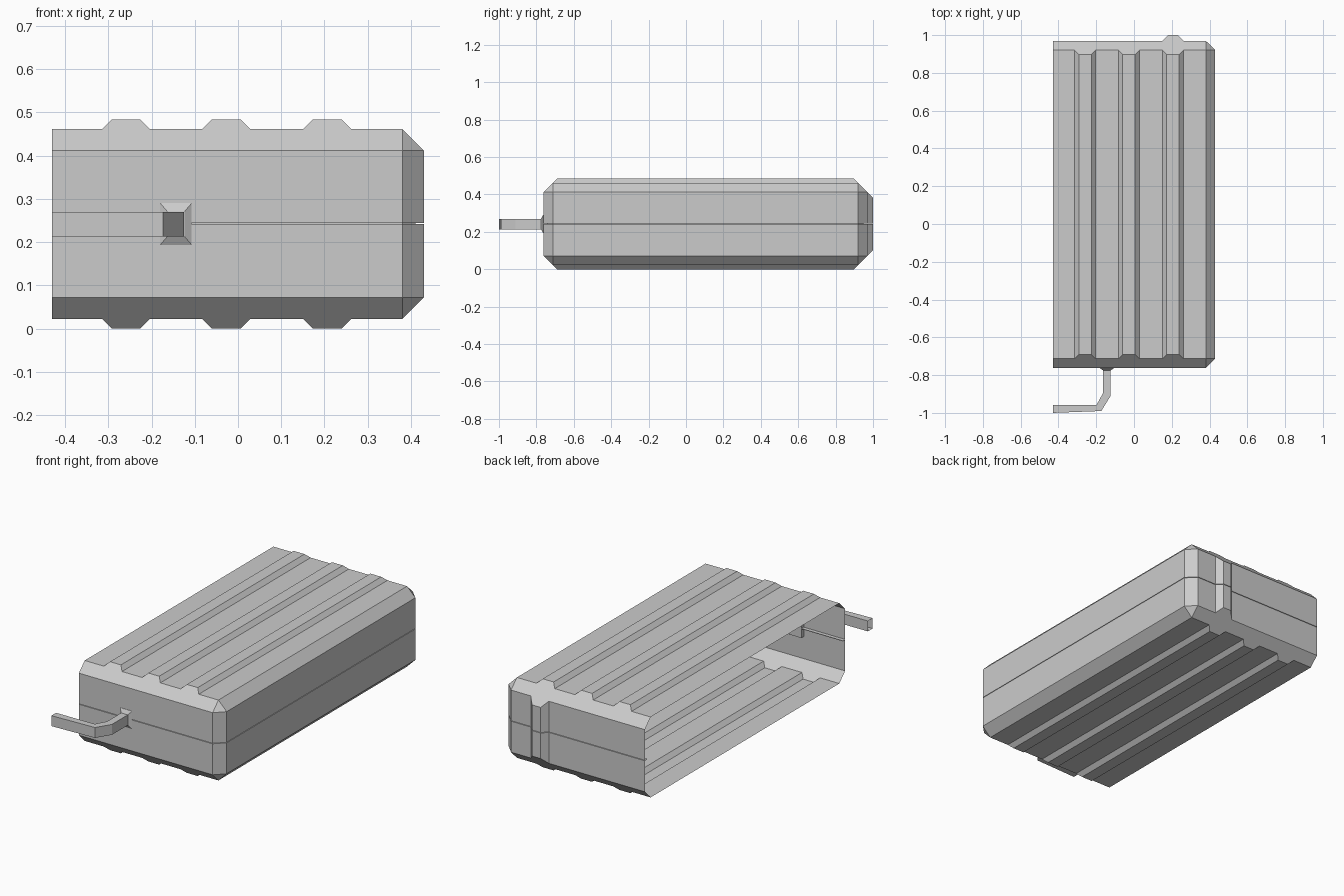
import bpy

if "Cube" in bpy.data.objects:
    bpy.data.objects.remove(bpy.data.objects["Cube"])

ZB, ZT = 0.022, 0.462          # flat bottom and top of the case
XL, XR, Y0, Y1 = -0.43, 0.43, -0.762, 0.97
B = 0.05                       # chamfer size
SEAM = 0.243

grey = bpy.data.materials.new("plain_grey")
grey.diffuse_color = (0.6, 0.6, 0.6, 1)
grey.use_nodes = True
grey.node_tree.nodes["Principled BSDF"].inputs["Base Color"].default_value = grey.diffuse_color


def make(name, verts, faces):
    me = bpy.data.meshes.new(name)
    me.from_pydata(verts, [], faces)
    me.materials.append(grey)
    ob = bpy.data.objects.new(name, me)
    bpy.context.collection.objects.link(ob)
    return ob


def ridged(name, us, base, h, v0, v1, place, flip=False, s0=1, s1=1):
    """Strip with trapezoid ridges; us = ridge centres, ends cut on a slope."""
    half_base, half_top = 0.055, 0.033 if h < 0.025 else 0.026
    prof = [(base[0], 0)]
    for c in us:
        prof += [(c - half_base, 0), (c - half_top, h), (c + half_top, h), (c + half_base, 0)]
    prof.append((base[1], 0))
    n = len(prof)
    verts = [place(u, v0 + s0 * k, k) for u, k in prof]
    verts += [place(u, v1 - s1 * k, k) for u, k in prof]
    faces = [(i, i + 1, n + i + 1, n + i) for i in range(n - 1)
             if abs(prof[i][0] - prof[i + 1][0]) > 1e-6]
    for r in range(len(us)):
        a = 1 + 4 * r
        faces.append((a, a + 3, a + 2, a + 1))
        faces.append((n + a, n + a + 1, n + a + 2, n + a + 3))
    if flip:
        faces = [f[::-1] for f in faces]
    return make(name, verts, faces)


# Chamfered wall with recessed seam, open on the left side
levels = [(ZB, B), (ZB + B, 0), (SEAM - 0.0015, 0), (SEAM - 0.0015, 0.02),
          (SEAM + 0.0015, 0.02), (SEAM + 0.0015, 0), (ZT - B, 0), (ZT, B)]
verts, faces = [], []
for z, d in levels:
    verts += [(XL, Y0 + d, z), (XR - B, Y0 + d, z), (XR - d, Y0 + B, z),
              (XR - d, Y1 - B, z), (XR - B, Y1 - d, z), (XL, Y1 - d, z)]
for k in range(len(levels) - 1):
    for i in range(5):
        a, b = 6 * k + i, 6 * k + 6 + i
        f = (a, a + 1, b + 1, b)
        if i in (1, 3) and k == 0:               # triangular corners
            f = (a, a + 1 + 6, a + 6)
        elif i in (1, 3) and k == len(levels) - 2:
            f = (a, a + 1, b)
        faces.append(f)
make("case_walls", verts, faces)

# Ridged top and bottom panels
centres = (-0.259, -0.027, 0.206)
ridged("top_panel", centres, (XL, XR - B), 0.022, Y0 + B, Y1 - B,
       lambda u, v, k: (u, v, ZT + k))
ridged("bottom_panel", centres, (XL, XR - B), 0.022, Y0 + B, Y1 - B,
       lambda u, v, k: (u, v, ZB - k), flip=True)

# Vertical rib on the back, split by the seam
for name, a, b, s0, s1 in (("back_rib_lower", ZB + B, SEAM - 0.0015, 1, 0),
                           ("back_rib_upper", SEAM + 0.0015, ZT - B, 0, 1)):
    ridged(name, (-0.206,), (-0.261, -0.151), 0.03, a, b,
           lambda u, v, k: (-u, Y1 + k, v), s0=s0, s1=s1)

# Bevelled handle mount
rings = [(-0.74, 0.0365, 0.0485), (-0.764, 0.0365, 0.0485), (-0.775, 0.020, 0.029)]
verts, faces = [], []
for y, w, h in rings:
    verts += [(-0.1435 + sx * w, y, 0.242 + sz * h)
              for sx, sz in ((-1, -1), (1, -1), (1, 1), (-1, 1))]
for r in range(2):
    for i in range(4):
        j = (i + 1) % 4
        faces.append((4 * r + i, 4 * r + j, 4 * r + 4 + j, 4 * r + 4 + i))
faces += [(3, 2, 1, 0), (8, 9, 10, 11)]
make("handle_mount", verts, faces)

# Bent handle bar, square in section
inner = [(-0.165, -0.765), (-0.165, -0.897), (-0.198, -0.957), (XL, -0.959)]
outer = [(-0.125, -0.765), (-0.125, -0.912), (-0.173, -0.99), (XL, -1.0)]
verts, faces = [], []
for (ax, ay), (bx, by) in zip(inner, outer):
    verts += [(ax, ay, 0.213), (bx, by, 0.213), (bx, by, 0.27), (ax, ay, 0.27)]
for r in range(3):
    for i in range(4):
        j = (i + 1) % 4
        faces.append((4 * r + i, 4 * r + j, 4 * r + 4 + j, 4 * r + 4 + i))
make("handle_bar", verts, faces)

# Make the closed tube and mount normals consistent
import bmesh
for name in ("handle_mount", "handle_bar"):
    me = bpy.data.objects[name].data
    bm = bmesh.new()
    bm.from_mesh(me)
    bmesh.ops.recalc_face_normals(bm, faces=bm.faces)
    bm.to_mesh(me)
    bm.free()
